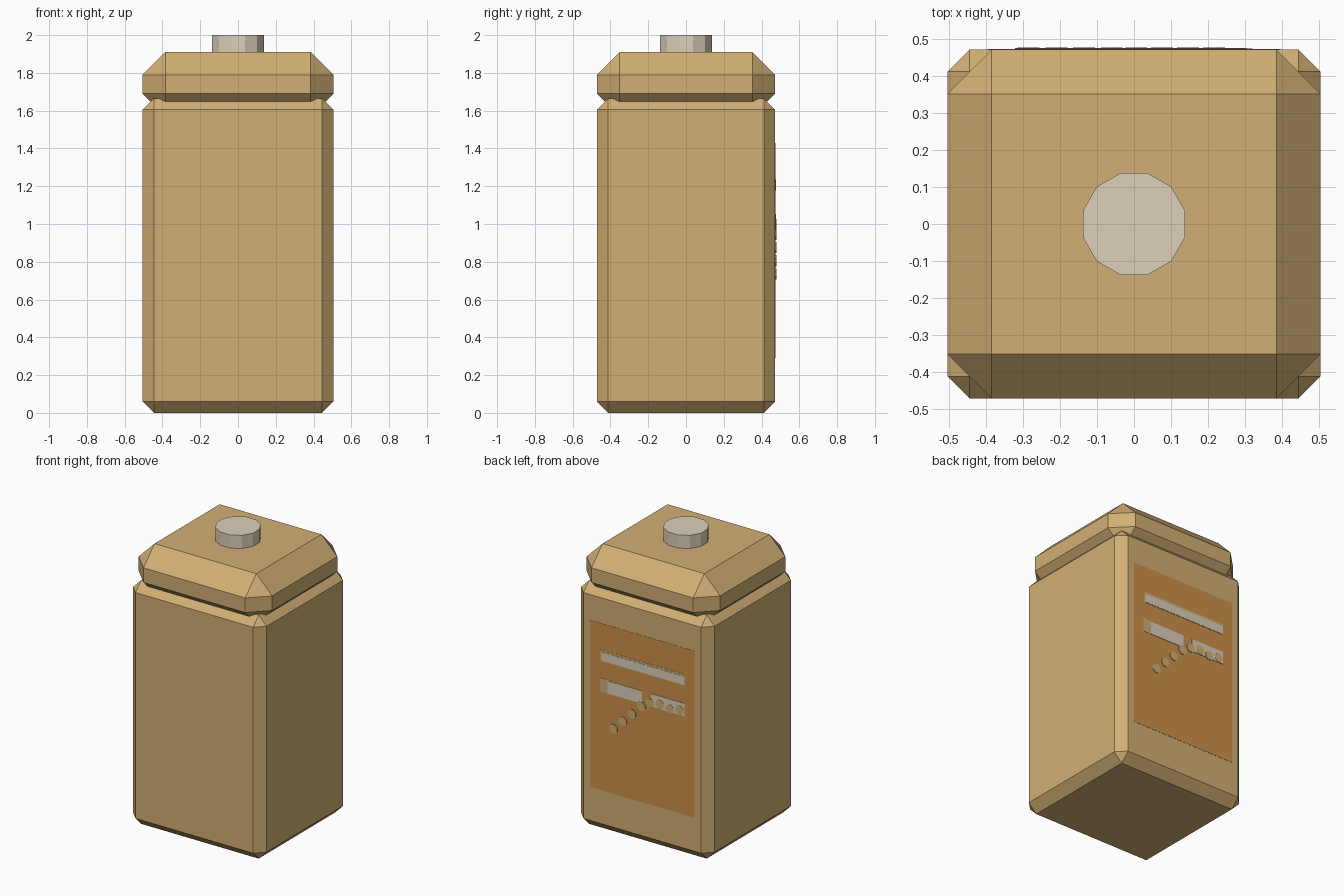
import bpy
import bmesh
import math
from mathutils import Matrix, Vector

default = bpy.data.objects.get("Cube")
if default:
    bpy.data.objects.remove(default, do_unlink=True)

HALF_X, HALF_Y = 0.505, 0.472


def make_material(name, rgb):
    mat = bpy.data.materials.new(name)
    mat.use_nodes = True
    color = (*rgb, 1.0)
    mat.diffuse_color = color
    bsdf = mat.node_tree.nodes["Principled BSDF"]
    bsdf.inputs["Base Color"].default_value = color
    bsdf.inputs["Roughness"].default_value = 0.8
    return mat


TAN = make_material("tan", (0.645, 0.429, 0.178))
ORANGE = make_material("burnt orange", (0.61, 0.285, 0.069))
CREAM = make_material("pale cream", (0.716, 0.631, 0.491))


def finish(bm, name, mat):
    bmesh.ops.recalc_face_normals(bm, faces=bm.faces)
    mesh = bpy.data.meshes.new(name)
    bm.to_mesh(mesh)
    bm.free()
    mesh.materials.append(mat)
    obj = bpy.data.objects.new(name, mesh)
    bpy.context.collection.objects.link(obj)
    return obj


def box(name, mat, x, y, z, bevel=0.0):
    """Box between the given (low, high) limits, with cut edges."""
    bm = bmesh.new()
    size = Vector((x[1] - x[0], y[1] - y[0], z[1] - z[0]))
    mid = Vector((sum(x), sum(y), sum(z))) / 2
    bmesh.ops.create_cube(bm, size=1, matrix=Matrix.Translation(mid) @ Matrix.Diagonal((*size, 1)))
    if bevel:
        bmesh.ops.bevel(bm, geom=bm.edges[:], offset=bevel, segments=1,
                        profile=0.5, affect='EDGES')
    return finish(bm, name, mat)


def disc(name, mat, center, radius, depth, sides, rotation):
    bm = bmesh.new()
    bmesh.ops.create_cone(bm, cap_ends=True, segments=sides, radius1=radius, radius2=radius,
                          depth=depth, matrix=Matrix.Translation(center) @ rotation)
    return finish(bm, name, mat)


def plate(name, mat, x, z, layer):
    """Thin painted plate on the back wall; higher layers lie on top."""
    return box(name, mat, x, (HALF_Y - 0.002, HALF_Y + 0.0015 * layer), z)


# Container and lid
box("body", TAN, (-HALF_X, HALF_X), (-HALF_Y, HALF_Y), (0, 1.665), 0.06)
box("lid", TAN, (-HALF_X, HALF_X), (-HALF_Y, HALF_Y), (1.57, 1.91), 0.12)

# Twelve-sided knob
disc("knob", CREAM, (0, 0, 1.945), 0.1425, 0.11, 12, Matrix.Rotation(math.radians(15), 4, 'Z'))

# Back label with its pale bars
plate("label", ORANGE, (-0.396, 0.396), (0.29, 1.43), 1)
plate("upper_bar_edge", TAN, (-0.322, 0.314), (1.175, 1.25), 2)
plate("upper_bar", CREAM, (-0.322, 0.305), (1.178, 1.236), 3)
plate("lower_bar_edge", TAN, (0.255, 0.32), (0.965, 1.058), 2)
plate("lower_bar", CREAM, (0.0, 0.262), (0.965, 1.052), 3)
plate("side_bar", CREAM, (-0.322, -0.068), (0.965, 1.052), 3)

# Trail of dots rising across the label, then running level over the side bar
trail = [(0.216 - 0.07 * i, 0.735 + 0.07 * i) for i in range(4)]
trail += [(-0.06 - 0.075 * i, 0.985 + 0.012 * (i % 2)) for i in range(4)]
facing_back = Matrix.Rotation(math.radians(90), 4, 'X') @ Matrix.Rotation(math.radians(22.5), 4, 'Z')
for i, (x, z) in enumerate(trail):
    disc(f"label_dot_{i + 1}", TAN, (x, HALF_Y + 0.002, z), 0.032, 0.008, 8, facing_back)
